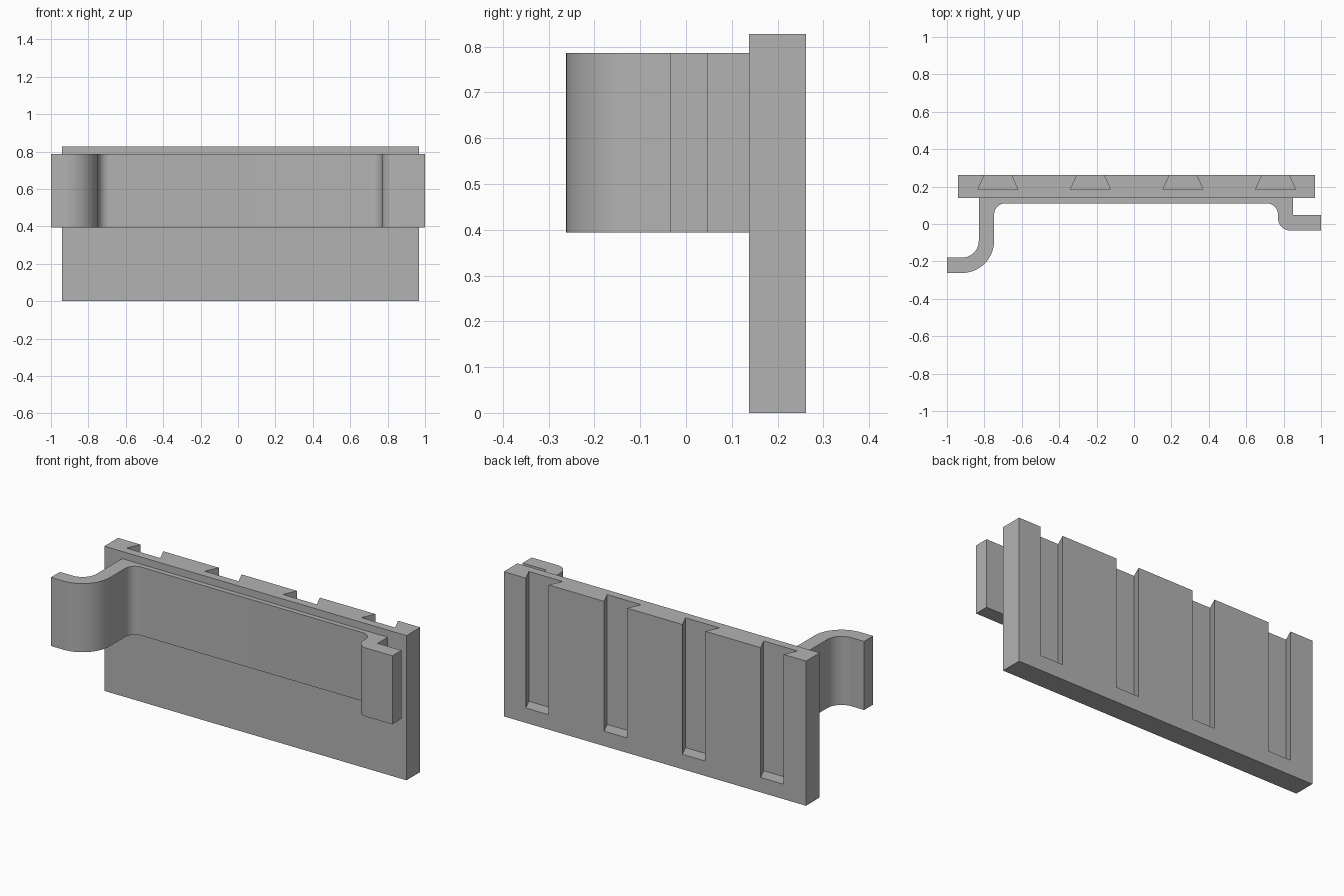
import bpy, bmesh
from math import cos, sin, radians

cube = bpy.data.objects.get("Cube")
if cube:
    bpy.data.objects.remove(cube, do_unlink=True)

# One plain grey for everything
GREY = (0.45, 0.45, 0.45, 1)
grey = bpy.data.materials.new("plain grey")
grey.use_nodes = True
grey.diffuse_color = GREY
grey.node_tree.nodes["Principled BSDF"].inputs["Base Color"].default_value = GREY


def extrude(name, outline, z0, z1):
    """Solid prism from an xy outline."""
    bm = bmesh.new()
    face = bm.faces.new([bm.verts.new((x, y, z0)) for x, y in outline])
    top = bmesh.ops.extrude_face_region(bm, geom=[face])["geom"]
    verts = [v for v in top if isinstance(v, bmesh.types.BMVert)]
    bmesh.ops.translate(bm, verts=verts, vec=(0, 0, z1 - z0))
    bmesh.ops.recalc_face_normals(bm, faces=bm.faces)
    mesh = bpy.data.meshes.new(name)
    bm.to_mesh(mesh)
    bm.free()
    mesh.materials.append(grey)
    ob = bpy.data.objects.new(name, mesh)
    bpy.context.collection.objects.link(ob)
    return ob


def arc(cx, cy, r, start, end, n=12):
    angles = [radians(start + (end - start) * i / n) for i in range(n + 1)]
    return [(cx + r * cos(a), cy + r * sin(a)) for a in angles]


# Back plate: one slab whose rear edge is notched by dovetail slots
X0, X1, FRONT, BACK, FLOOR, TOP = -0.942, 0.969, 0.138, 0.262, 0.185, 0.827
SLOT_Z = 0.085
plate = extrude("back_plate", [(X0, FRONT), (X1, FRONT), (X1, BACK), (X0, BACK)], 0, TOP)

# Dovetail cutters, wider at the slot floor than at the surface
for i in range(4):
    c = -0.728 + i * 0.495
    slope = (0.107 - 0.072) / (BACK - FLOOR)
    mouth = 0.072 - slope * 0.02
    cutter = extrude("slot_cutter", [(c - 0.107, FLOOR), (c + 0.107, FLOOR),
                                     (c + mouth, BACK + 0.02), (c - mouth, BACK + 0.02)],
                     SLOT_Z, TOP + 0.1)
    mod = plate.modifiers.new("dovetail_slot", "BOOLEAN")
    mod.operation = "DIFFERENCE"
    mod.solver = "EXACT"
    mod.object = cutter
    bpy.context.view_layer.objects.active = plate
    bpy.ops.object.modifier_apply(modifier=mod.name)
    bpy.data.objects.remove(cutter, do_unlink=True)

# Front bracket: strap with a long curved arm and a short stepped arm
outline = (
    [(-0.83, FRONT)]
    + arc(-0.92, -0.09, 0.09, 0, -90)
    + [(-1, -0.18), (-1, -0.262)]
    + arc(-0.92, -0.09, 0.172, -90, 0, 16)
    + arc(-0.688, 0.05, 0.06, 180, 90)
    + arc(0.71, 0.05, 0.06, 90, 0)
    + arc(0.835, 0.03, 0.065, 180, 270)
    + [(1, -0.035), (1, 0.047), (0.85, 0.047), (0.85, FRONT)]
)
bracket = extrude("front_bracket", outline, 0.394, 0.786)

# Smooth the bends, keep the corners crisp
bpy.ops.object.select_all(action="DESELECT")
bracket.select_set(True)
bpy.context.view_layer.objects.active = bracket
bpy.ops.object.shade_smooth_by_angle(angle=radians(30))
